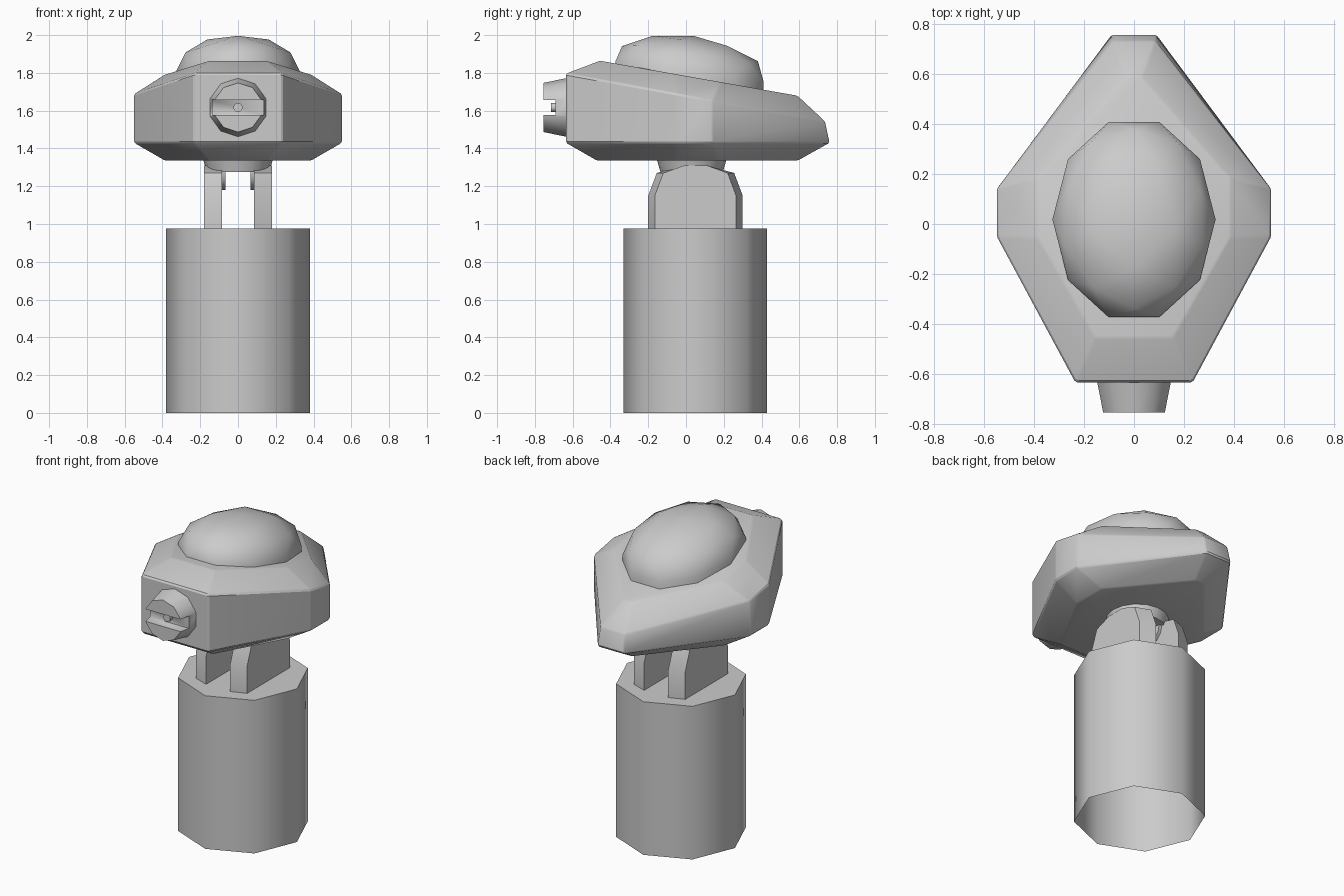
import bpy, bmesh
from math import radians, pi, sin, cos
from mathutils import Matrix, Vector

if "Cube" in bpy.data.objects:
    bpy.data.objects.remove(bpy.data.objects["Cube"], do_unlink=True)

grey = bpy.data.materials.new("plain_grey")
grey.use_nodes = True
grey.diffuse_color = (0.6, 0.6, 0.6, 1)
grey.node_tree.nodes["Principled BSDF"].inputs["Base Color"].default_value = (0.6, 0.6, 0.6, 1)


def finish(name, bm, angle=35, bevel=0):
    """Turn a bmesh into an object with smooth shading and sharp edges."""
    bmesh.ops.recalc_face_normals(bm, faces=bm.faces)
    if bevel:
        bmesh.ops.bevel(bm, geom=bm.edges[:], offset=bevel, segments=1,
                        affect='EDGES', profile=0.5)
    mesh = bpy.data.meshes.new(name)
    bm.to_mesh(mesh)
    bm.free()
    mesh.shade_smooth()
    mesh.set_sharp_from_angle(angle=radians(angle))
    mesh.materials.append(grey)
    obj = bpy.data.objects.new(name, mesh)
    bpy.context.scene.collection.objects.link(obj)
    return obj


def loft(rings, bottom=True, top=True):
    """Skin a list of equal-length point rings."""
    bm = bmesh.new()
    loops = [[bm.verts.new(p) for p in ring] for ring in rings]
    for low, high in zip(loops, loops[1:]):
        for i in range(len(low)):
            j = (i + 1) % len(low)
            bm.faces.new((low[i], low[j], high[j], high[i]))
    if bottom:
        bm.faces.new(loops[0][::-1])
    if top:
        bm.faces.new(loops[-1])
    return bm


def circle(n, r, z, cx=0, cy=0):
    return [(cx + r * cos(2 * pi * i / n), cy + r * sin(2 * pi * i / n), z)
            for i in range(n)]


def mirrored(half, height):
    """Symmetric outline from its right half, with height as a rule of y."""
    pts = half + [(-x, y) for x, y in reversed(half)]
    return [(x, y, height(y)) for x, y in pts]


# Octagonal pedestal, open underneath
finish("pedestal", loft([circle(8, 0.38, 0, cy=0.05), circle(8, 0.38, 0.975, cy=0.05)],
                        bottom=False), 50)

# Bracket plates with slanted ends and pivot pads on their inner faces
HALF_PROFILE = [(0.25, 0.97), (0.25, 1.15), (0.205, 1.27), (0.06, 1.31)]
for side, label in ((1, "left"), (-1, "right")):
    rings = []
    for x, trim in ((0.085, 0), (0.18, 0.035)):
        half = [(y - (trim if y > 0.1 else 0), z) for y, z in HALF_PROFILE]
        outline = half + [(-y, z) for y, z in reversed(half)]
        rings.append([(side * x, 0.05 + y, z) for y, z in outline])
    finish(label + "_bracket", loft(rings), 20)
    pad = loft([circle(12, 0.1, 0.065), circle(12, 0.1, 0.09)])
    pad.transform(Matrix.Translation((0, 0.05, 1.28)) @ Matrix.Rotation(side * pi / 2, 4, 'Y'))
    finish(label + "_pivot_pad", pad)

# Neck under the head
finish("neck", loft([circle(16, 0.165, 1.275, cy=0.03), circle(16, 0.19, 1.36, cy=0.03)]))

# Faceted head: narrow floor, upright sides, sloping roof
floor_half = [(0.155, -0.47), (0.385, -0.055), (0.385, 0.17), (0.035, 0.59)]
side_half = [(0.235, -0.635), (0.55, -0.05), (0.55, 0.14), (0.09, 0.76)]
eave_half = side_half[:3] + [(0.085, 0.735)]
roof_half = [(0.155, -0.455), (0.385, -0.055), (0.385, 0.185), (0.03, 0.59)]
head = loft([
    mirrored(floor_half, lambda y: 1.335),
    mirrored(side_half, lambda y: 1.43),
    mirrored(eave_half, lambda y: 1.795 - 0.184 * (y + 0.63)),
    mirrored(roof_half, lambda y: 1.865 - 0.177 * (y + 0.46)),
])
finish("head", head, 28, bevel=0.008)

# Low dome, tilted back, with a short skirt sunk into the roof
dome = bmesh.new()
bmesh.ops.create_icosphere(dome, subdivisions=2, radius=1)
bmesh.ops.bisect_plane(dome, geom=dome.verts[:] + dome.edges[:] + dome.faces[:],
                       dist=0.001, plane_co=(0, 0, 0), plane_no=(0, 0, -1), clear_outer=True)
dome.transform(Matrix.Translation((0, 0.018, 1.81)) @ Matrix.Rotation(radians(-7.5), 4, 'X')
               @ Matrix.Diagonal((0.327, 0.415, 0.187, 1)) @ Matrix.Rotation(-pi / 2, 4, 'Z'))
rim = [e for e in dome.edges if e.is_boundary]
skirt = bmesh.ops.extrude_edge_only(dome, edges=rim)["geom"]
bmesh.ops.translate(dome, vec=Vector((0, 0, -0.08)),
                    verts=[v for v in skirt if isinstance(v, bmesh.types.BMVert)])
finish("dome", dome, 50)

# Tapered ten-sided muzzle with a horizontal slot cut across it
forward = Matrix.Translation((0, 0, 1.617)) @ Matrix.Rotation(pi / 2, 4, 'X') \
    @ Matrix.Rotation(pi / 2, 4, 'Z')
muzzle_mesh = loft([circle(10, 0.16, 0.61), circle(10, 0.13, 0.755)])
muzzle_mesh.transform(forward)
muzzle = finish("muzzle", muzzle_mesh, 40)
slot_mesh = bmesh.new()
bmesh.ops.create_cube(slot_mesh, size=1)
slot_mesh.transform(Matrix.Translation((0, -0.75, 1.617)) @ Matrix.Diagonal((0.5, 0.12, 0.078, 1)))
slot = finish("slot_cutter", slot_mesh)
slot.hide_render = True
cut = muzzle.modifiers.new("slot", 'BOOLEAN')
cut.operation = 'DIFFERENCE'
cut.solver = 'EXACT'
cut.object = slot
bpy.context.view_layer.objects.active = muzzle
bpy.ops.object.modifier_apply(modifier=cut.name)
bpy.data.objects.remove(slot, do_unlink=True)

# Small nozzle in the slot
nozzle = loft([circle(10, 0.024, 0.68), circle(10, 0.024, 0.715)])
nozzle.transform(forward)
finish("nozzle", nozzle, 40)
